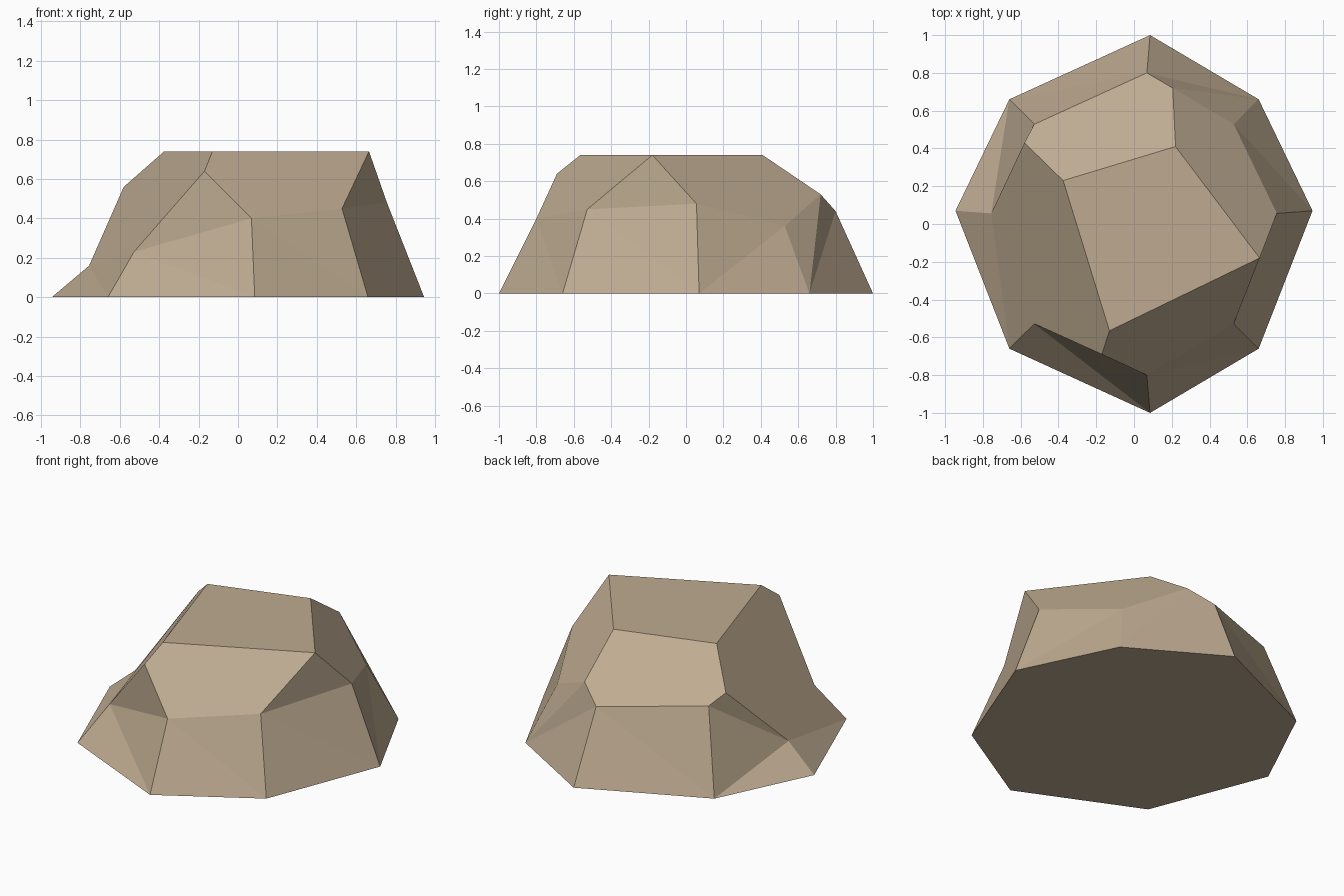
import bpy, bmesh

if "Cube" in bpy.data.objects:
    bpy.data.objects.remove(bpy.data.objects["Cube"])

# Ground outline, clockwise from the back, with the height of the shoulder above each corner
outline = [(0.085, 1.0, 0.44), (0.66, 0.66, 0.36), (0.945, 0.07, 0.48), (0.66, -0.66, 0.45),
           (0.085, -1.0, 0.40), (-0.66, -0.66, 0.23), (-0.945, 0.07, 0.16), (-0.66, 0.66, 0.50)]
SHOULDER = 0.8   # shoulder ring is the outline drawn in to 80 %
TOP = 0.74

bm = bmesh.new()
base = [bm.verts.new((x, y, 0)) for x, y, z in outline]
ring = [bm.verts.new((x * SHOULDER, y * SHOULDER, z)) for x, y, z in outline]
N, NE, E, SE, S, SW, W, NW = ring

# Flat top and the three peaks where the slanted cuts meet above the shoulder
t_right, t_back, t_left, t_front = [bm.verts.new((x, y, TOP)) for x, y in
                                    [(0.665, -0.18), (0.22, 0.41), (-0.375, 0.23), (-0.13, -0.565)]]
p_back = bm.verts.new((0.205, 0.72, 0.53))
p_left = bm.verts.new((-0.58, 0.43, 0.56))
p_front = bm.verts.new((-0.17, -0.69, 0.64))

# Underside
bm.faces.new(base)

# Skirt: two triangles per side, split from the lower shoulder corner
for i in range(1, 8):
    j = (i + 1) % 8
    if ring[i].co.z < ring[j].co.z:
        tris = [(ring[i], base[j], base[i]), (ring[i], ring[j], base[j])]
    else:
        tris = [(ring[j], base[j], base[i]), (ring[j], base[i], ring[i])]
    for t in tris:
        bm.faces.new(t)
# The back right side fans up to its peak
for t in [(base[0], N, base[1]), (N, p_back, base[1]), (p_back, NE, base[1])]:
    bm.faces.new(t)

# Top, small gables and large slanted cuts
for f in [(t_right, t_back, t_left, t_front),
          (t_right, E, SE), (p_front, S, SW), (p_left, W, NW),
          (t_back, t_left, p_left, NW, N, p_back),
          (t_right, t_back, p_back, NE, E),
          (t_front, t_right, SE, S, p_front),
          (t_left, t_front, p_front, SW, W, p_left)]:
    bm.faces.new(f)
bmesh.ops.recalc_face_normals(bm, faces=bm.faces)

mesh = bpy.data.meshes.new("boulder")
bm.to_mesh(mesh)
bm.free()
boulder = bpy.data.objects.new("boulder", mesh)
bpy.context.collection.objects.link(boulder)

stone = bpy.data.materials.new("sandy stone")
stone.diffuse_color = (0.52, 0.41, 0.285, 1)
stone.use_nodes = True
stone.node_tree.nodes["Principled BSDF"].inputs["Base Color"].default_value = stone.diffuse_color
mesh.materials.append(stone)
